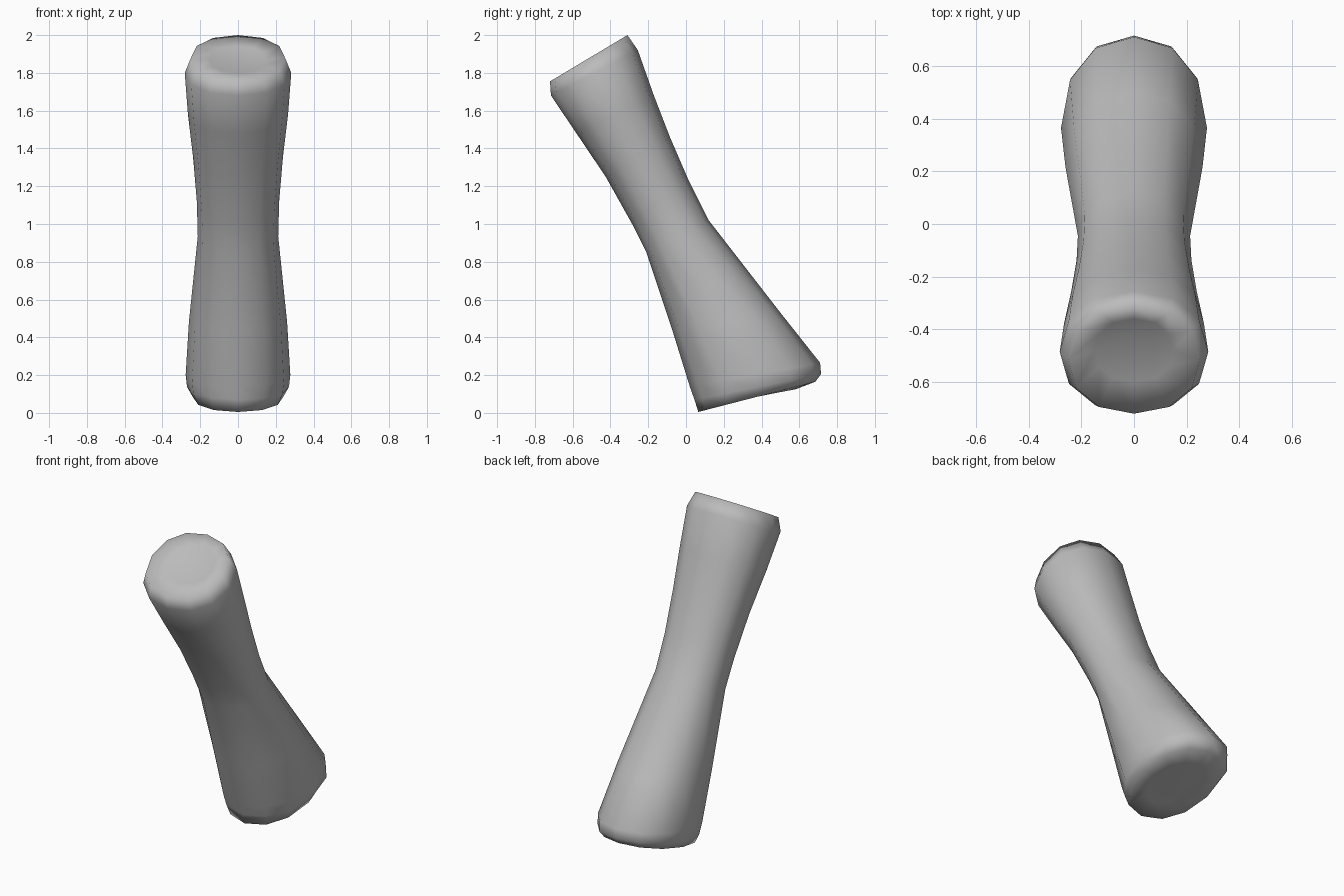
import bpy, bmesh, math

cube = bpy.data.objects.get("Cube")
if cube:
    bpy.data.objects.remove(cube, do_unlink=True)

# Plain grey surface
grey = bpy.data.materials.new("plain_grey")
grey.use_nodes = True
colour = (0.5, 0.5, 0.5, 1)
grey.diffuse_color = colour
grey.node_tree.nodes["Principled BSDF"].inputs["Base Color"].default_value = colour

SIDES = 12
# Each ring: front (y, z), back (y, z), half width
RINGS = [
    ((0.18, 0.05), (0.58, 0.125), 0.15),    # bottom cap
    ((0.065, 0.005), (0.685, 0.165), 0.24),  # bottom rim
    ((0.045, 0.07), (0.715, 0.205), 0.27),
    ((0.02, 0.14), (0.71, 0.265), 0.277),
    ((-0.07, 0.43), (0.5, 0.53), 0.26),
    ((-0.21, 0.85), (0.12, 1.02), 0.213),    # waist
    ((-0.285, 1.0), (0.01, 1.24), 0.218),
    ((-0.425, 1.25), (-0.085, 1.46), 0.238),
    ((-0.58, 1.48), (-0.17, 1.68), 0.265),
    ((-0.715, 1.68), (-0.255, 1.92), 0.282),
    ((-0.72, 1.755), (-0.31, 2.0), 0.25),    # top rim
    ((-0.6, 1.8), (-0.36, 1.94), 0.15),      # top cap
]


def soft(v):
    return math.copysign(abs(v) ** 0.92, v)


def add_ring(bm, front, back, width):
    verts = []
    for i in range(SIDES):
        a = 2 * math.pi * i / SIDES
        t = (1 + soft(math.cos(a))) / 2
        verts.append(bm.verts.new((width * soft(math.sin(a)),
                                   front[0] + (back[0] - front[0]) * t,
                                   front[1] + (back[1] - front[1]) * t)))
    return verts


# Leaning shaft, flared at both ends and narrow at the waist
bm = bmesh.new()
rings = [add_ring(bm, *r) for r in RINGS]
for low, high in zip(rings, rings[1:]):
    for i in range(SIDES):
        j = (i + 1) % SIDES
        bm.faces.new((low[i], low[j], high[j], high[i]))
bm.faces.new(rings[0])
bm.faces.new(rings[-1])
bmesh.ops.recalc_face_normals(bm, faces=bm.faces)

mesh = bpy.data.meshes.new("flared_shaft")
bm.to_mesh(mesh)
bm.free()
mesh.materials.append(grey)
for p in mesh.polygons:
    p.use_smooth = True
shaft = bpy.data.objects.new("flared_shaft", mesh)
bpy.context.collection.objects.link(shaft)
